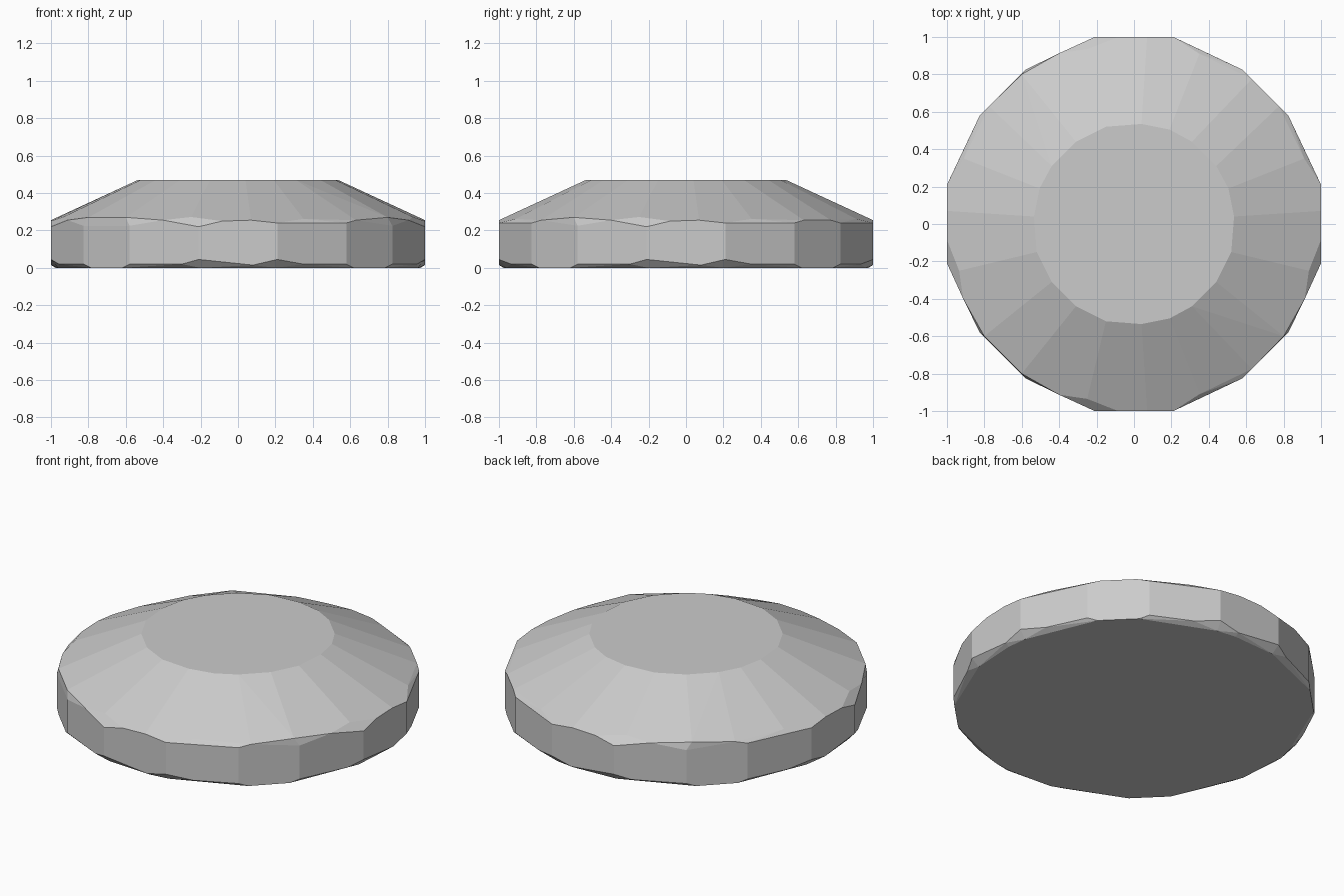
import bpy
import bmesh
import math

cube = bpy.data.objects.get("Cube")
if cube:
    bpy.data.objects.remove(cube, do_unlink=True)

# Matte grey stone
grey = bpy.data.materials.new("stone_grey")
grey.use_nodes = True
colour = (0.6, 0.6, 0.6, 1)
grey.diffuse_color = colour
grey.node_tree.nodes["Principled BSDF"].inputs["Base Color"].default_value = colour

# Corner points of one quarter, from the flat top down to the base
TOP, BASE = 0.47, 0.0
table = [(-.31, -.44), (-.15, -.52), (.04, -.535), (.19, -.505), (.31, -.44)]
crown = [(-.6, -.8, .27), (-.25, -.935, .272), (.35, -.91, .262)]
girdle = [(-.58, -.825, .225), (-.4, -.913, .255), (-.21, -1, .22), (-.085, -1, .25),
          (.07, -1, .255), (.21, -1, .24), (.58, -.825, .24), (.63, -.775, .255)]
foot = [(-.58, -.825, .02), (-.3, -.957, .02), (-.21, -1, .045), (.08, -1, .015),
        (.21, -1, .045), (.35, -.934, .02), (.58, -.825, .02)]
base = [(-.62, -.785), (-.55, -.815), (-.2, -.96), (.08, -.975), (.2, -.96),
        (.55, -.815), (.62, -.785)]

front = [(x, y, TOP) for x, y in table] + crown + girdle + foot
front += [(x, y, BASE) for x, y in base]
right = [(-y, x, z) for x, y, z in front]
back = [(x, -y, z) for x, y, z in front]
left = [(-x, y, z) for x, y, z in right]

# Faceted stone: wrap the points and merge coplanar faces
bm = bmesh.new()
for point in front + right + back + left:
    bm.verts.new(point)
bmesh.ops.remove_doubles(bm, verts=bm.verts[:], dist=0.002)
bmesh.ops.convex_hull(bm, input=bm.verts[:])
loose = [v for v in bm.verts if not v.link_faces]
bmesh.ops.delete(bm, geom=loose, context="VERTS")
bmesh.ops.dissolve_limit(bm, angle_limit=math.radians(3), verts=bm.verts[:], edges=bm.edges[:])
bmesh.ops.recalc_face_normals(bm, faces=bm.faces[:])

mesh = bpy.data.meshes.new("faceted_stone")
bm.to_mesh(mesh)
bm.free()
mesh.materials.append(grey)
stone = bpy.data.objects.new("faceted_stone", mesh)
bpy.context.collection.objects.link(stone)
